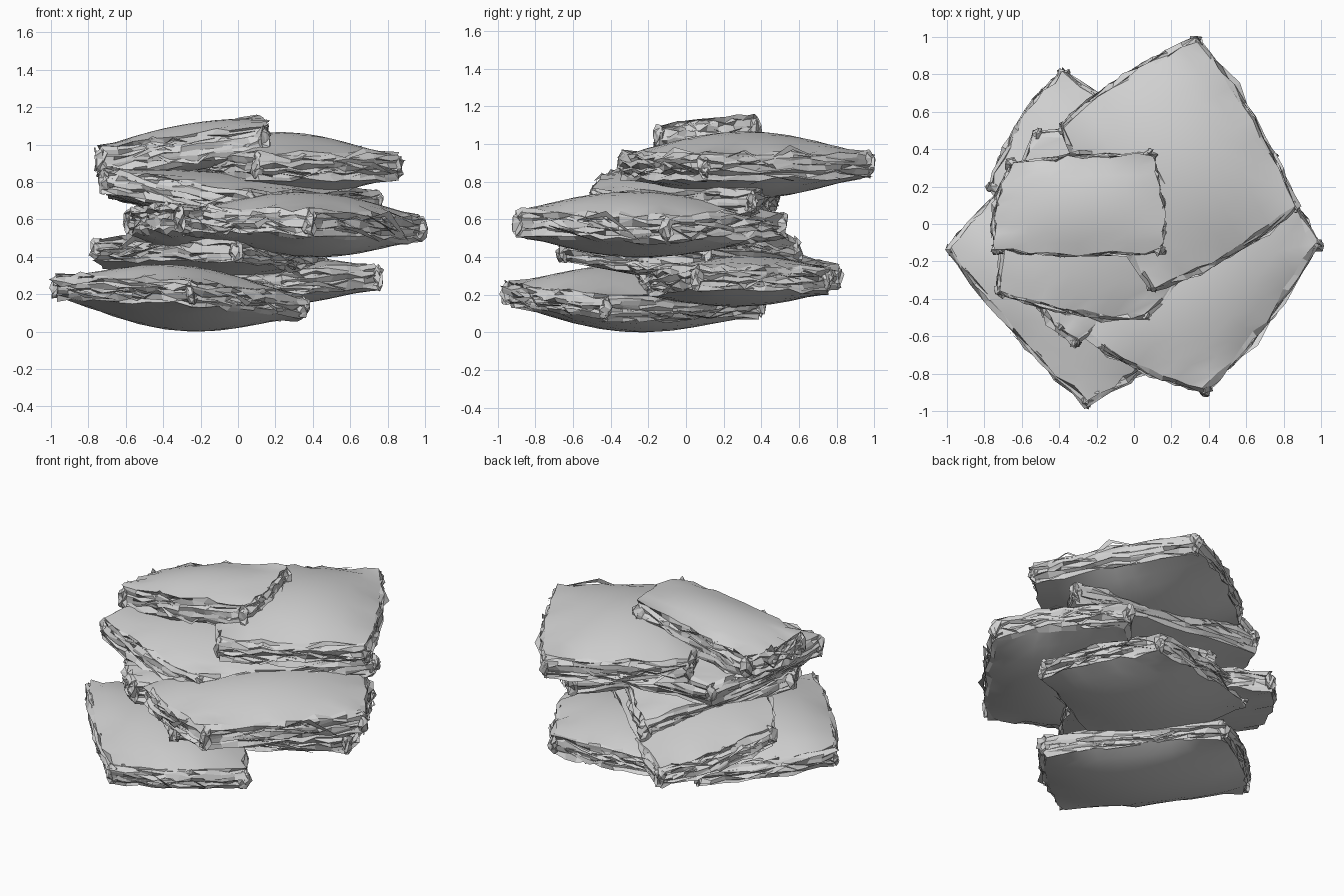
import bpy
import bmesh
import random
from mathutils import Vector

old = bpy.data.objects.get("Cube")
if old:
    bpy.data.objects.remove(old, do_unlink=True)

random.seed(4)

grey = bpy.data.materials.new("stone grey")
grey.use_nodes = True
colour = (0.65, 0.65, 0.65, 1)
grey.diffuse_color = colour
grey.node_tree.nodes["Principled BSDF"].inputs["Base Color"].default_value = colour


def jitter(amount):
    return Vector([random.uniform(-amount, amount) for _ in range(3)])


def slab(name, corners, rim=0.065, bulge=0.11):
    """Pillowed four-cornered slab with a crumpled, layered rim."""
    c = [Vector(p) for p in corners]
    middle = sum(c, Vector()) / 4
    c = [p.lerp(middle, 0.04) for p in c]

    def place(u, v):
        s, t = (u + 1) / 2, (v + 1) / 2
        return c[0].lerp(c[1], s).lerp(c[3].lerp(c[2], s), t)

    # Body: a subdivided block stretched between the corners
    bm = bmesh.new()
    bmesh.ops.create_cube(bm, size=2)
    bmesh.ops.subdivide_edges(bm, edges=bm.edges[:], cuts=9, use_grid_fill=True)
    layers = [random.uniform(-0.03, 0.02) for _ in range(11)]
    for f in bm.faces:
        f.smooth = abs(f.calc_center_median().z) > 0.99
    for v in bm.verts:
        a, b, w = v.co
        dome = (1 - a * a) * (1 - b * b)
        side = max(abs(a), abs(b)) > 0.99
        grow = layers[round((w + 1) * 5)] + 0.03 * (1 - w * w) if side else 0
        p = place(a * (1 + 0.09 * (1 - b * b) + grow),
                  b * (1 + 0.09 * (1 - a * a) + grow))
        p.z += w * (rim + bulge * dome)
        v.co = p + (jitter(0.015) if side else Vector())

    # Shards: long thin folds lying along the rim
    ends = [((-1, -1), (1, -1)), ((1, -1), (1, 1)),
            ((1, 1), (-1, 1)), ((-1, 1), (-1, -1))]
    for start, stop in ends:
        start, stop = Vector(start), Vector(stop)
        for _ in range(12):
            t = random.uniform(0, 0.6)
            points = []
            for k in (0, 0.2, 0.4):
                q = start.lerp(stop, t + k)
                bow = 1.01 + 0.09 * (1 - (2 * (t + k) - 1) ** 2)
                p = place(q.x * bow, q.y * bow) + jitter(0.018)
                p.z += random.uniform(-rim, rim)
                points.append(bm.verts.new(p))
            points.append(bm.verts.new(points[1].co + jitter(0.03)))
            bm.faces.new((points[0], points[1], points[3]))
            bm.faces.new((points[1], points[2], points[3]))

    # Knots: crumpled lumps at the corners
    for p in c:
        made = bmesh.ops.create_icosphere(bm, subdivisions=2, radius=0.032)
        for v in made["verts"]:
            v.co.z *= rim / 0.035
            v.co += p + jitter(0.016)

    mesh = bpy.data.meshes.new(name)
    bm.to_mesh(mesh)
    bm.free()
    mesh.materials.append(grey)
    obj = bpy.data.objects.new(name, mesh)
    bpy.context.collection.objects.link(obj)


# Stack of slabs, from the ground up
slab("bottom_slab", [(-1, -.13, .24), (-.25, -.98, .21),
                     (.37, -.43, .13), (-.36, .42, .14)])
slab("lower_back_slab", [(-.15, -.3, .25), (.77, .05, .29),
                         (.44, .77, .28), (-.36, .62, .27)], bulge=.07)
slab("lower_left_slab", [(-.78, .2, .44), (0, -.68, .43),
                         (.47, .12, .38), (-.39, .83, .29)], bulge=.07)
slab("front_right_slab", [(-.32, -.56, .59), (.38, -.91, .58),
                          (1, -.1, .55), (.47, .54, .57)], rim=.075, bulge=.1)
slab("middle_slab", [(-.6, -.27, .59), (-.32, -.65, .61),
                     (.4, .02, .5), (-.1, .61, .43)], rim=.075, bulge=.06)
slab("upper_left_slab", [(-.74, -.37, .81), (.07, -.51, .68),
                         (.77, .36, .69), (-.53, .5, .75)], rim=.07, bulge=.05)
slab("upper_back_slab", [(-.4, .52, .89), (.1, -.36, .89),
                         (.88, .09, .88), (.34, 1, .89)], rim=.07)
slab("top_slab", [(-.75, -.14, .91), (.15, -.15, 1.03),
                  (.1, .37, 1.07), (-.67, .32, .9)], rim=.08, bulge=.05)
